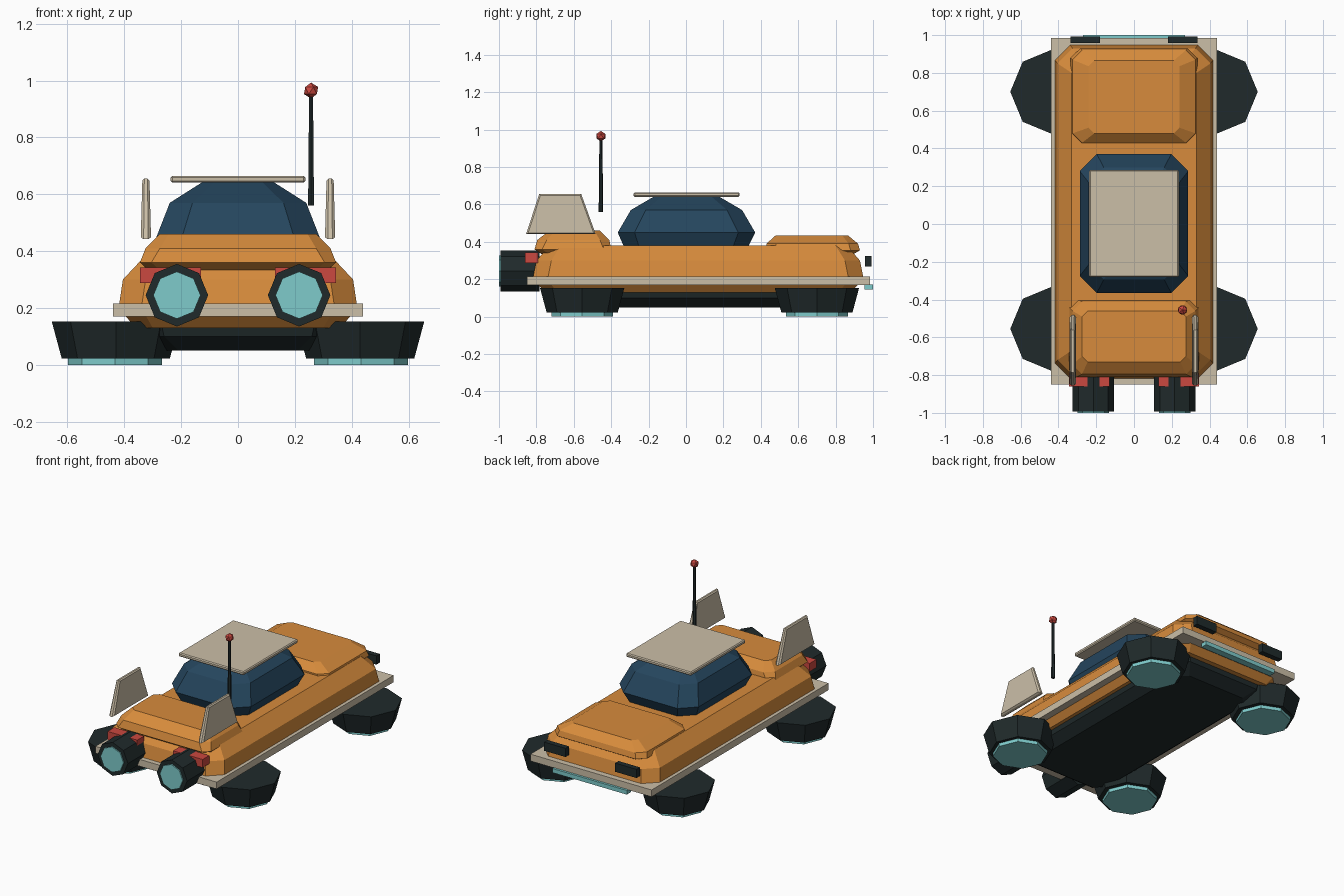
import bpy
import bmesh
from math import pi, cos, sin
from mathutils import Matrix

cube = bpy.data.objects.get("Cube")
if cube:
    bpy.data.objects.remove(cube, do_unlink=True)


def material(name, r, g, b):
    m = bpy.data.materials.new(name)
    m.use_nodes = True
    m.diffuse_color = (r, g, b, 1)
    node = next(n for n in m.node_tree.nodes if n.type == 'BSDF_PRINCIPLED')
    node.inputs["Base Color"].default_value = (r, g, b, 1)
    node.inputs["Roughness"].default_value = 0.7
    return m


ORANGE = material("orange paint", 0.68, 0.26, 0.045)
BEIGE = material("beige trim", 0.60, 0.52, 0.39)
BLUE = material("dark blue glass", 0.018, 0.06, 0.11)
DARK = material("dark metal", 0.014, 0.023, 0.024)
TEAL = material("teal glow", 0.21, 0.60, 0.60)
RED = material("red lamp", 0.60, 0.065, 0.05)


def finish(name, bm, mat):
    bmesh.ops.recalc_face_normals(bm, faces=bm.faces)
    mesh = bpy.data.meshes.new(name)
    bm.to_mesh(mesh)
    bm.free()
    mesh.materials.append(mat)
    ob = bpy.data.objects.new(name, mesh)
    bpy.context.scene.collection.objects.link(ob)
    return ob


def loft(name, rings, mat):
    """Join rings of vertices given as lists of points, capping both ends."""
    bm = bmesh.new()
    loops = [[bm.verts.new(p) for p in ring] for ring in rings]
    n = len(loops[0])
    for a, b in zip(loops, loops[1:]):
        for i in range(n):
            j = (i + 1) % n
            bm.faces.new((a[i], a[j], b[j], b[i]))
    bm.faces.new(loops[0])
    bm.faces.new(loops[-1])
    return finish(name, bm, mat)


def shell(name, levels, mat):
    """Stack of chamfered rectangles: z, half width, y start, y end, chamfer."""
    rings = []
    for z, w, y0, y1, c in levels:
        half = [(w - c, y0), (w, y0 + c), (w, y1 - c), (w - c, y1)]
        outline = half + [(-x, y) for x, y in reversed(half)]
        rings.append([(x, y, z) for x, y in outline])
    return loft(name, rings, mat)


def box(name, x, y, z, mat, bevel=0):
    """Box from its (min, max) range on each axis."""
    bm = bmesh.new()
    bmesh.ops.create_cube(bm, size=1)
    for v in bm.verts:
        v.co = [r[0] if c < 0 else r[1] for c, r in zip(v.co, (x, y, z))]
    if bevel:
        bmesh.ops.bevel(bm, geom=bm.edges[:], offset=bevel, segments=1,
                        affect='EDGES')
    return finish(name, bm, mat)


def drum(name, start, length, r0, r1, mat, axis='Z', sides=8):
    """Tapered prism running from start along +z or +y."""
    bm = bmesh.new()
    bmesh.ops.create_cone(bm, cap_ends=True, segments=sides, radius1=r0,
                          radius2=r1, depth=length)
    bmesh.ops.translate(bm, verts=bm.verts, vec=(0, 0, length / 2))
    if axis == 'Y':
        bmesh.ops.rotate(bm, verts=bm.verts,
                         matrix=Matrix.Rotation(-pi / 2, 3, 'X'))
    bmesh.ops.translate(bm, verts=bm.verts, vec=start)
    return finish(name, bm, mat)


# Main hull, trim plate and underside
shell("hull", [(0.13, 0.36, -0.75, 0.88, 0.06),
               (0.20, 0.42, -0.82, 0.95, 0.08),
               (0.30, 0.405, -0.80, 0.93, 0.08),
               (0.38, 0.33, -0.73, 0.86, 0.06)], ORANGE)
box("trim_plate", (-0.44, 0.44), (-0.85, 0.985), (0.17, 0.215), BEIGE)
shell("underbody", [(0.05, 0.27, -0.64, 0.77, 0.06),
                    (0.10, 0.33, -0.71, 0.84, 0.07),
                    (0.145, 0.34, -0.72, 0.85, 0.07)], DARK)

# Raised decks at both ends
shell("thruster_deck", [(0.32, 0.30, -0.75, -0.44, 0.04),
                        (0.36, 0.345, -0.81, -0.40, 0.04),
                        (0.41, 0.325, -0.795, -0.41, 0.05),
                        (0.46, 0.275, -0.73, -0.46, 0.03)], ORANGE)
shell("nose_deck", [(0.325, 0.28, 0.50, 0.88, 0.03),
                    (0.355, 0.335, 0.43, 0.93, 0.05),
                    (0.39, 0.325, 0.43, 0.92, 0.05),
                    (0.435, 0.24, 0.48, 0.865, 0.03)], ORANGE)

# Cabin and roof
shell("cabin_glass", [(0.37, 0.25, -0.33, 0.33, 0.08),
                      (0.45, 0.287, -0.365, 0.37, 0.09),
                      (0.57, 0.24, -0.295, 0.30, 0.08),
                      (0.643, 0.125, -0.17, 0.175, 0.04)], BLUE)
box("roof_panel", (-0.237, 0.237), (-0.28, 0.287), (0.641, 0.665), BEIGE, 0.006)

for side, s in (("left", 1), ("right", -1)):
    # Hover pods
    for end, y in (("nose", 0.70), ("thruster", -0.555)):
        tag = f"{end}_{side}"
        drum(f"hover_pod_{tag}", (s * 0.43, y, 0.022), 0.13, 0.19, 0.225, DARK)
        drum(f"hover_glow_{tag}", (s * 0.433, y, 0), 0.03, 0.165, 0.165, TEAL)

    # Thrusters with glowing discs
    drum(f"thruster_{side}", (s * 0.215, -0.992, 0.245), 0.21,
         0.11, 0.11, DARK, 'Y')
    drum(f"thruster_glow_{side}", (s * 0.215, -1.0, 0.245), 0.02,
         0.083, 0.083, TEAL, 'Y')

    # Lamps
    box(f"tail_lamp_{side}", sorted((s * 0.13, s * 0.345)), (-0.86, -0.79),
        (0.288, 0.342), RED)
    box(f"nose_lamp_{side}", sorted((s * 0.18, s * 0.335)), (0.957, 0.992),
        (0.268, 0.325), DARK)

    # Upright fins: thin trapezoid, slimmer around its rim
    outline = [(-0.855, 0.442), (-0.785, 0.655), (-0.56, 0.655), (-0.483, 0.442)]
    rings = []
    for dx, k in ((-0.018, 0.94), (-0.008, 1), (0.008, 1), (0.018, 0.94)):
        rings.append([(s * 0.324 + dx * (1 if z < 0.5 else 0.7),
                       -0.67 + (y + 0.67) * k, 0.548 + (z - 0.548) * k)
                      for y, z in outline])
    loft(f"fin_{side}", rings, BEIGE)

# Glowing strip under the nose
box("nose_strip", (-0.27, 0.27), (0.955, 1.0), (0.145, 0.172), TEAL)

# Antenna with a faceted tip
drum("antenna_mast", (0.257, -0.455, 0.56), 0.39, 0.012, 0.008, DARK, sides=6)
bm = bmesh.new()
bmesh.ops.create_icosphere(bm, subdivisions=1, radius=0.028,
                           matrix=Matrix.Translation((0.257, -0.455, 0.965)))
finish("antenna_tip", bm, RED)
